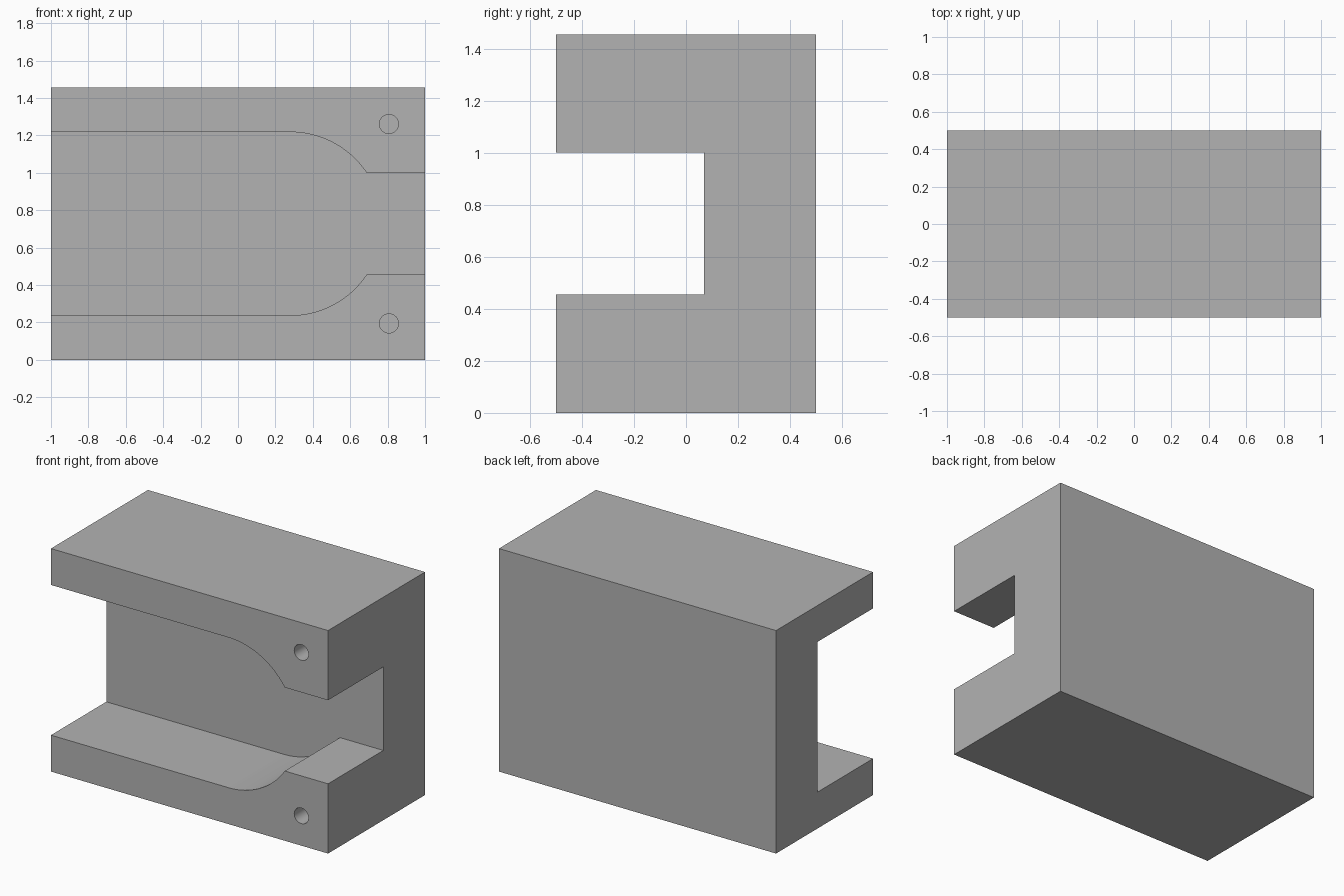
import bpy, bmesh, math

cube = bpy.data.objects.get("Cube")
if cube:
    bpy.data.objects.remove(cube, do_unlink=True)

HEIGHT, MID = 1.455, 0.7275
FRONT, SLOT_BACK, BACK = -0.5, 0.07, 0.5
NARROW, WIDE = 0.2725, 0.49      # half heights of the slot
ARC_X = 0.28                     # centre of the rounded slot end
OVER = 0.1                       # cutter overshoot

grey = bpy.data.materials.new("machined grey")
grey.use_nodes = True
colour = (0.45, 0.45, 0.45, 1)
grey.diffuse_color = colour
grey.node_tree.nodes["Principled BSDF"].inputs["Base Color"].default_value = colour


def extrude_profile(name, points, y0, y1):
    """Solid made by extruding an x-z outline from y0 to y1."""
    bm = bmesh.new()
    face = bm.faces.new([bm.verts.new((x, y0, z)) for x, z in points])
    out = bmesh.ops.extrude_face_region(bm, geom=[face])
    verts = [v for v in out["geom"] if isinstance(v, bmesh.types.BMVert)]
    bmesh.ops.translate(bm, verts=verts, vec=(0, y1 - y0, 0))
    bmesh.ops.recalc_face_normals(bm, faces=bm.faces)
    mesh = bpy.data.meshes.new(name)
    bm.to_mesh(mesh)
    bm.free()
    mesh.materials.append(grey)
    obj = bpy.data.objects.new(name, mesh)
    bpy.context.collection.objects.link(obj)
    return obj


def circle(x, z, r, n=40):
    return [(x + r * math.cos(math.tau * i / n), z + r * math.sin(math.tau * i / n))
            for i in range(n)]


# Main block
block = extrude_profile("slotted_block", [(-1, 0), (1, 0), (1, HEIGHT), (-1, HEIGHT)],
                        FRONT, BACK)

# Slot outline: wide channel, curved shoulders, narrow exit
start = math.asin(NARROW / WIDE)
angles = [start + (math.pi / 2 - start) * i / 20 for i in range(21)]
upper = [(1 + OVER, NARROW)]
upper += [(ARC_X + WIDE * math.cos(a), WIDE * math.sin(a)) for a in angles]
upper += [(-1 - OVER, WIDE)]
outline = [(x, MID + h) for x, h in upper] + [(x, MID - h) for x, h in reversed(upper)]
cutters = [extrude_profile("slot_cutter", outline, FRONT - OVER, SLOT_BACK)]

# Blind holes, mirrored about the middle height
for side in (-1, 1):
    cutters.append(extrude_profile("hole_cutter", circle(0.807, MID + side * 0.533, 0.051),
                                   FRONT - OVER, -0.1))

for cutter in cutters:
    cutter.hide_render = True
    mod = block.modifiers.new(cutter.name, "BOOLEAN")
    mod.operation = "DIFFERENCE"
    mod.solver = "EXACT"
    mod.object = cutter

# Bake the cuts and remove the cutters
bpy.context.view_layer.update()
graph = bpy.context.evaluated_depsgraph_get()
result = bpy.data.meshes.new_from_object(block.evaluated_get(graph))
block.modifiers.clear()
block.data = result
for cutter in cutters:
    bpy.data.objects.remove(cutter, do_unlink=True)

# Smooth curved walls, crisp edges
bpy.ops.object.select_all(action="DESELECT")
block.select_set(True)
bpy.context.view_layer.objects.active = block
bpy.ops.object.shade_smooth_by_angle(angle=math.radians(25))
